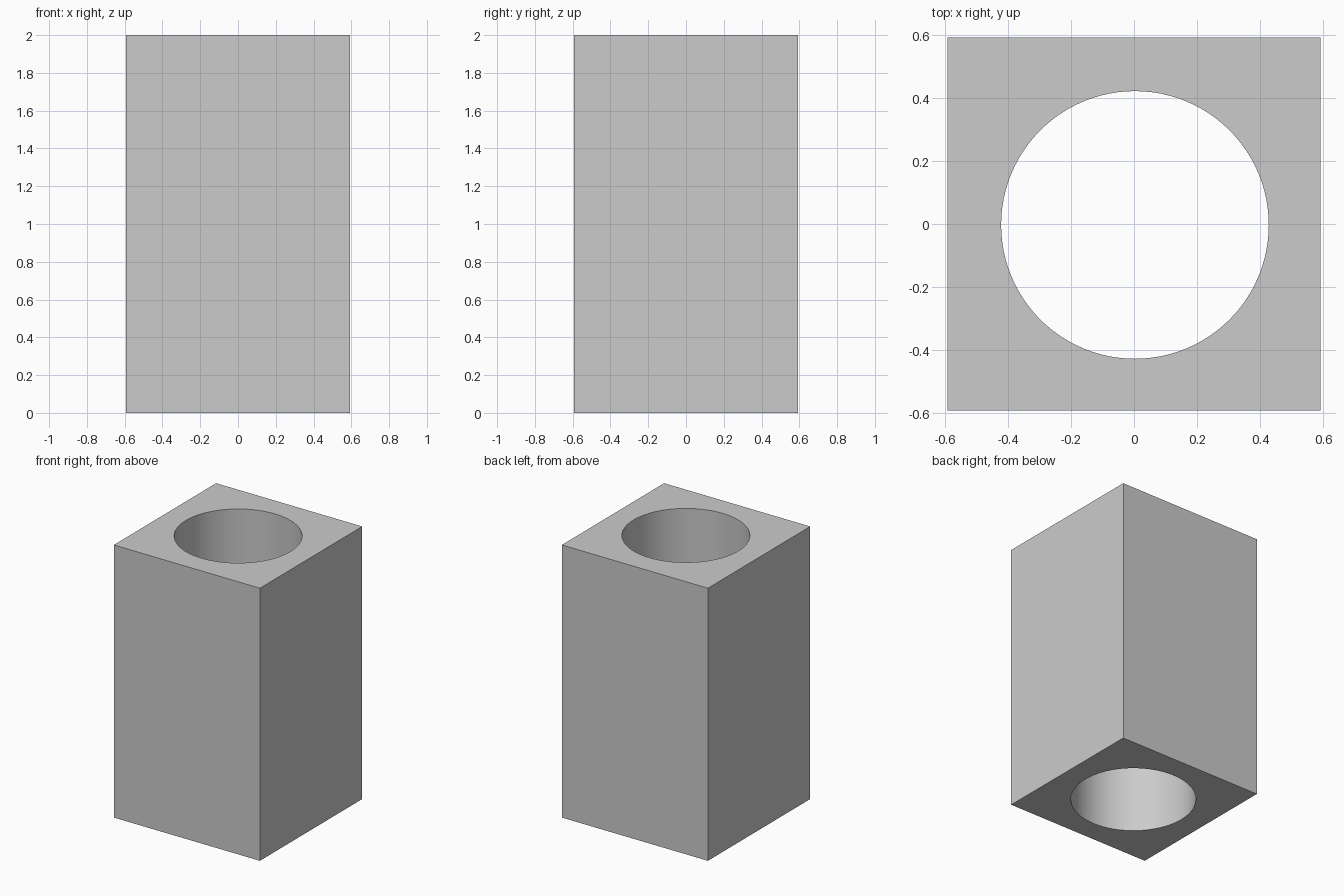
import bpy, bmesh
from math import cos, sin, radians, tau

if "Cube" in bpy.data.objects:
    bpy.data.objects.remove(bpy.data.objects["Cube"])

HALF, HEIGHT = 0.593, 2.0        # square block
RADIUS, SEGMENTS = 0.425, 96     # round through-hole; multiple of 8 hits the corners
HOLE_X, HOLE_Y = 0.003, -0.003

bm = bmesh.new()

def ring(points, z):
    return [bm.verts.new((x, y, z)) for x, y in points]

# Matching loops: the bore circle and its projection onto the square outline
dirs = [(cos(tau * i / SEGMENTS), sin(tau * i / SEGMENTS)) for i in range(SEGMENTS)]
circle = [(HOLE_X + RADIUS * c, HOLE_Y + RADIUS * s) for c, s in dirs]
square = [(HALF * c / max(abs(c), abs(s)), HALF * s / max(abs(c), abs(s))) for c, s in dirs]

# Outer wall, top rim, bore and bottom rim as one closed band of quads
loops = [ring(square, 0), ring(square, HEIGHT), ring(circle, HEIGHT), ring(circle, 0)]
for k in range(4):
    a, b = loops[k], loops[(k + 1) % 4]
    for i in range(SEGMENTS):
        j = (i + 1) % SEGMENTS
        bm.faces.new((a[i], a[j], b[j], b[i]))
bmesh.ops.recalc_face_normals(bm, faces=bm.faces[:])

mesh = bpy.data.meshes.new("bored_block")
bm.to_mesh(mesh)
bm.free()
block = bpy.data.objects.new("bored_block", mesh)
bpy.context.collection.objects.link(block)

# Smooth bore, crisp edges
bpy.context.view_layer.objects.active = block
block.select_set(True)
bpy.ops.object.shade_smooth_by_angle(angle=radians(30))
